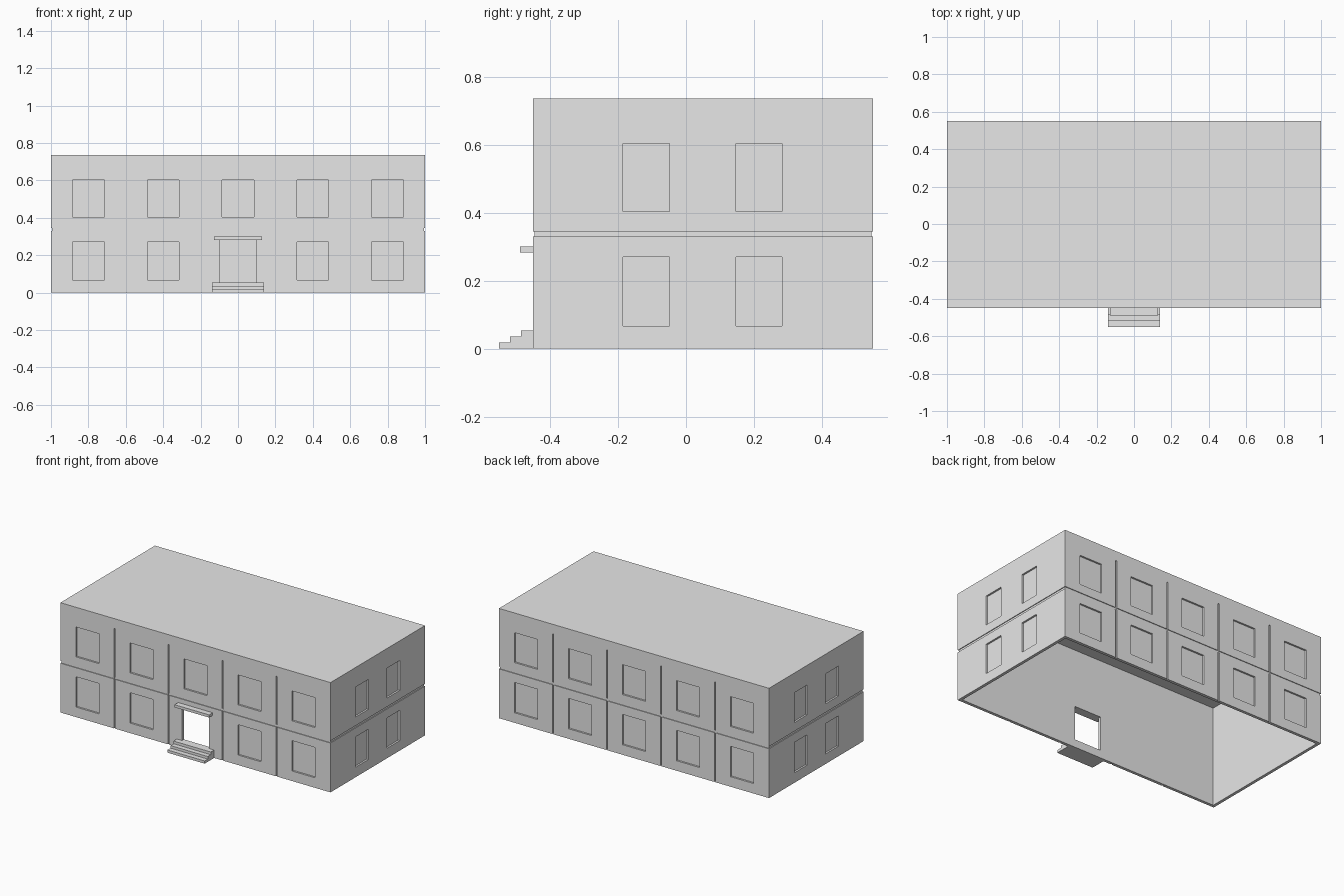
import bpy, bmesh
from mathutils import Matrix, Vector

default = bpy.data.objects.get("Cube")
if default:
    bpy.data.objects.remove(default, do_unlink=True)

# Single plaster colour
plaster = bpy.data.materials.new("plaster_grey")
plaster.use_nodes = True
colour = (0.8, 0.8, 0.8, 1)
plaster.diffuse_color = colour
plaster.node_tree.nodes["Principled BSDF"].inputs["Base Color"].default_value = colour

X, FRONT, BACK = 1.0, -0.45, 0.55
TOP, CEILING, WALL = 0.735, 0.67, 0.02


def add_box(bm, x0, x1, y0, y1, z0, z1):
    size = Vector((x1 - x0, y1 - y0, z1 - z0))
    centre = Vector((x0 + x1, y0 + y1, z0 + z1)) / 2
    bmesh.ops.create_cube(bm, size=1, matrix=Matrix.Translation(centre) @ Matrix.Diagonal(size).to_4x4())


def finish(bm, name):
    bmesh.ops.recalc_face_normals(bm, faces=bm.faces[:])
    mesh = bpy.data.meshes.new(name)
    bm.to_mesh(mesh)
    bm.free()
    mesh.materials.append(plaster)
    obj = bpy.data.objects.new(name, mesh)
    bpy.context.collection.objects.link(obj)
    return obj


# Building shell: a wall section (inset, height) swept round the rectangle
section = [(WALL, CEILING), (WALL, 0), (0, 0), (0, 0.33), (0.005, 0.33),
           (0.005, 0.345), (0, 0.345), (0, TOP)]
bm = bmesh.new()
rings = []
for inset, z in section:
    x, y0, y1 = X - inset, FRONT + inset, BACK - inset
    rings.append([bm.verts.new(p) for p in ((-x, y0, z), (x, y0, z), (x, y1, z), (-x, y1, z))])
for a, b in zip(rings, rings[1:]):
    for i in range(4):
        j = (i + 1) % 4
        bm.faces.new((a[i], a[j], b[j], b[i]))
bm.faces.new(rings[0])
bm.faces.new(rings[-1])
building = finish(bm, "building_shell")

# Cutters for window recesses, panel joints and the doorway
bm = bmesh.new()
DEPTH, JOINT, OUT = 0.012, 0.008, 0.05
floors = [(0.067, 0.27), (0.403, 0.603)]
for level, (z0, z1) in enumerate(floors):
    for wall in (FRONT, BACK):
        inward = 1 if wall == FRONT else -1
        ya, yb = sorted((wall - inward * OUT, wall + inward * DEPTH))
        for i in range(-2, 3):
            if wall == FRONT and level == 0 and i == 0:
                continue
            add_box(bm, i * 0.4 - 0.085, i * 0.4 + 0.085, ya, yb, z0, z1)
    for side in (-1, 1):
        xa, xb = sorted((side * (X + OUT), side * (X - DEPTH)))
        for y in (-0.117, 0.215):
            add_box(bm, xa, xb, y - 0.068, y + 0.068, z0, z1)
for wall, inward in ((FRONT, 1), (BACK, -1)):
    ya, yb = sorted((wall - inward * OUT, wall + inward * JOINT))
    for x in (-0.6, -0.2, 0.2, 0.6):
        add_box(bm, x - 0.005, x + 0.005, ya, yb, -OUT, CEILING)
add_box(bm, -0.1, 0.1, FRONT - OUT, FRONT + OUT, 0.053, 0.282)
cutter = finish(bm, "opening_cutter")
cutter.hide_render = True

cut = building.modifiers.new("openings", "BOOLEAN")
cut.operation = "DIFFERENCE"
cut.solver = "EXACT"
cut.object = cutter
bpy.context.view_layer.objects.active = building
bpy.ops.object.modifier_apply(modifier=cut.name)
bpy.data.objects.remove(cutter, do_unlink=True)

# Entrance steps: stair profile extruded sideways
profile = [(FRONT, 0), (-0.55, 0), (-0.55, 0.018), (-0.517, 0.018),
           (-0.517, 0.035), (-0.485, 0.035), (-0.485, 0.053), (FRONT, 0.053)]
bm = bmesh.new()
face = bm.faces.new([bm.verts.new((-0.138, y, z)) for y, z in profile])
new = bmesh.ops.extrude_face_region(bm, geom=[face])["geom"]
bmesh.ops.translate(bm, vec=(0.276, 0, 0), verts=[v for v in new if isinstance(v, bmesh.types.BMVert)])
finish(bm, "entrance_steps")

# Canopy over the doorway
bm = bmesh.new()
add_box(bm, -0.128, 0.128, -0.488, FRONT, 0.282, 0.3)
finish(bm, "door_canopy")
